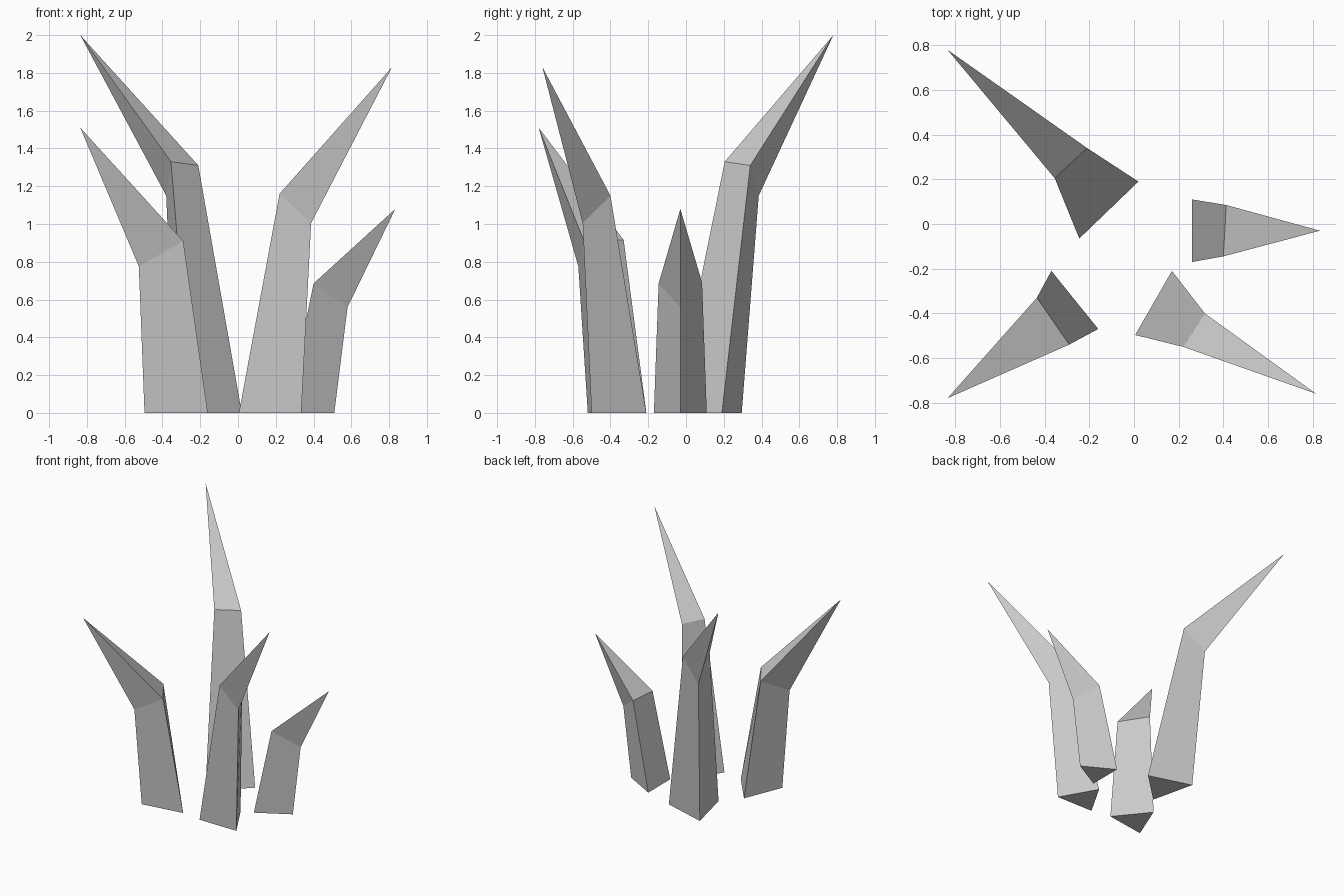
import bpy

if "Cube" in bpy.data.objects:
    bpy.data.objects.remove(bpy.data.objects["Cube"])


def spike(name, base, bend, tip):
    """Three-sided shard: base triangle on the ground, bent ring, pointed tip."""
    verts = [(x, y, 0) for x, y in base] + bend + [tip]
    faces = [(2, 1, 0)]
    for i in range(3):
        j = (i + 1) % 3
        faces += [(i, j, j + 3, i + 3), (i + 3, j + 3, 6)]
    mesh = bpy.data.meshes.new(name)
    mesh.from_pydata(verts, [], faces)
    obj = bpy.data.objects.new(name, mesh)
    bpy.context.collection.objects.link(obj)
    # consistent outward normals
    bpy.context.view_layer.objects.active = obj
    obj.select_set(True)
    bpy.ops.object.mode_set(mode='EDIT')
    bpy.ops.mesh.select_all(action='SELECT')
    bpy.ops.mesh.normals_make_consistent(inside=False)
    bpy.ops.object.mode_set(mode='OBJECT')
    obj.select_set(False)


# Tall spike leaning to the back left
spike("back_left_spike",
      [(0.02, 0.19), (-0.33, 0.295), (-0.245, -0.065)],
      [(-0.21, 0.34, 1.31), (-0.38, 0.385, 1.15), (-0.355, 0.205, 1.33)],
      (-0.835, 0.78, 2.0))

# Medium spike leaning to the front left
spike("front_left_spike",
      [(-0.16, -0.47), (-0.37, -0.21), (-0.495, -0.52)],
      [(-0.29, -0.54, 0.91), (-0.435, -0.33, 0.915), (-0.525, -0.57, 0.775)],
      (-0.835, -0.78, 1.51))

# Medium-tall spike leaning to the front right
spike("front_right_spike",
      [(0.005, -0.497), (0.335, -0.5), (0.17, -0.21)],
      [(0.22, -0.55, 1.16), (0.387, -0.547, 1.005), (0.317, -0.4, 1.15)],
      (0.815, -0.76, 1.83))

# Short spike leaning to the right
spike("right_spike",
      [(0.26, -0.17), (0.51, -0.03), (0.26, 0.11)],
      [(0.4, -0.145, 0.685), (0.58, -0.03, 0.56), (0.413, 0.085, 0.69)],
      (0.833, -0.03, 1.08))
